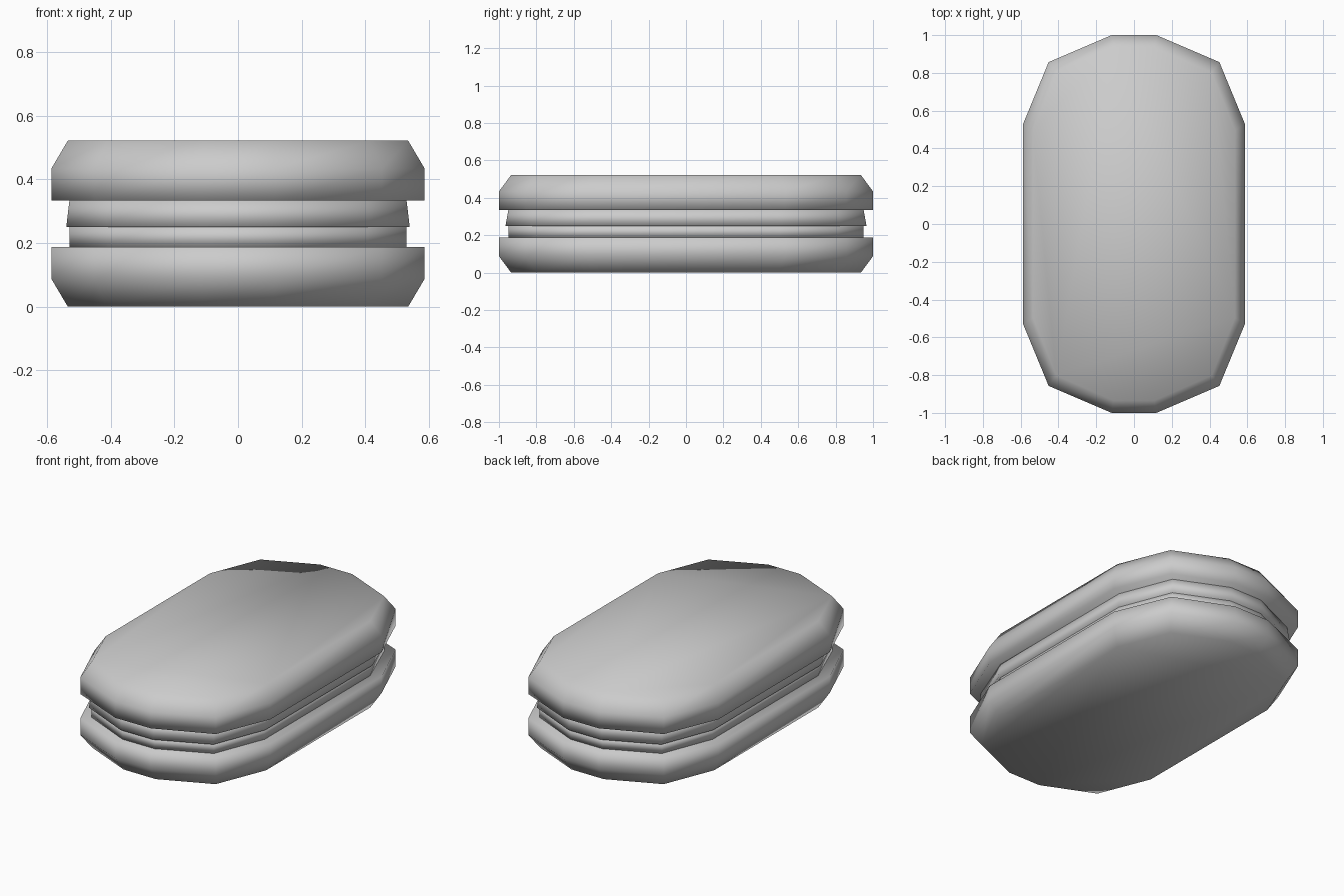
import bpy
import bmesh

cube = bpy.data.objects.get("Cube")
if cube:
    bpy.data.objects.remove(cube, do_unlink=True)

# Single grey material
grey = bpy.data.materials.new("plain grey")
grey.use_nodes = True
colour = (0.6, 0.6, 0.6, 1)
grey.diffuse_color = colour
grey.node_tree.nodes["Principled BSDF"].inputs["Base Color"].default_value = colour

# Quarter of the twelve-sided outline, mirrored to a full ring
quarter = [(0.587, 0.53), (0.452, 0.857), (0.118, 1.0)]
half = quarter + [(-x, y) for x, y in reversed(quarter)]
outline = half + [(-x, -y) for x, y in half]


def stacked_solid(name, levels):
    """Capped solid through outline rings given as (half width, half length, height)."""
    bm = bmesh.new()
    rings = []
    for width, length, z in levels:
        sx = width / quarter[0][0]
        rings.append([bm.verts.new((x * sx, y * length, z)) for x, y in outline])
    count = len(outline)
    for low, high in zip(rings, rings[1:]):
        for i in range(count):
            j = (i + 1) % count
            bm.faces.new((low[i], low[j], high[j], high[i]))
    bm.faces.new(list(reversed(rings[0])))
    bm.faces.new(rings[-1])
    bmesh.ops.recalc_face_normals(bm, faces=bm.faces)
    for face in bm.faces:
        face.smooth = True
    mesh = bpy.data.meshes.new(name)
    bm.to_mesh(mesh)
    bm.free()
    mesh.materials.append(grey)
    obj = bpy.data.objects.new(name, mesh)
    bpy.context.collection.objects.link(obj)
    return obj


# Lower and upper shells with a chamfered outer rim
stacked_solid("lower_shell", [(0.535, 0.935, 0), (0.587, 1, 0.088), (0.587, 1, 0.188)])
stacked_solid("upper_shell", [(0.587, 1, 0.334), (0.587, 1, 0.434), (0.535, 0.935, 0.522)])

# Two recessed filling layers
stacked_solid("lower_filling", [(0.53, 0.948, 0.188), (0.53, 0.948, 0.25)])
stacked_solid("upper_filling", [(0.54, 0.965, 0.25), (0.53, 0.95, 0.334)])
